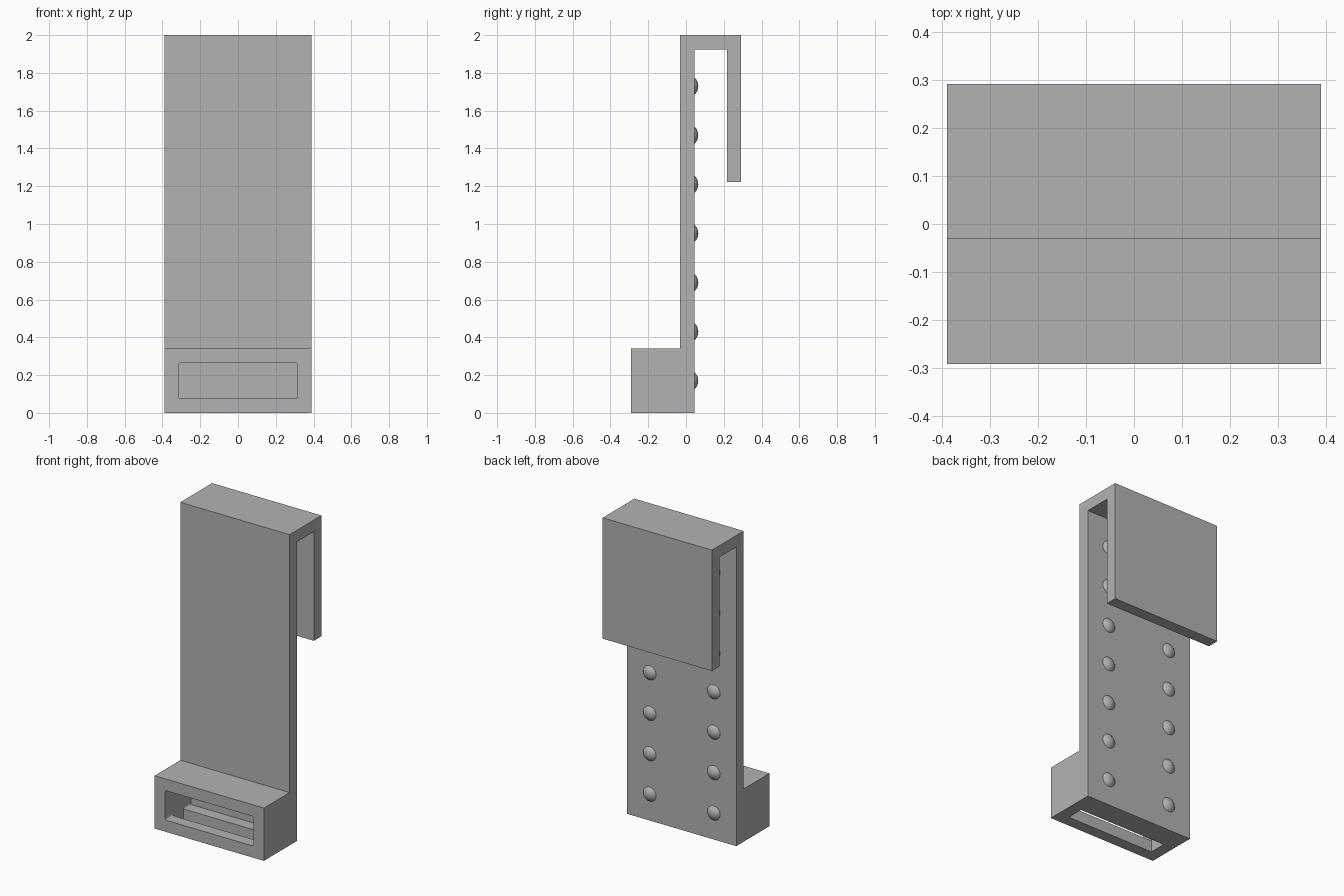
import bpy, bmesh, math
from mathutils import Matrix

if "Cube" in bpy.data.objects:
    bpy.data.objects.remove(bpy.data.objects["Cube"])

HALF_W = 0.389
WALL = 0.075
PLATE_F, PLATE_B = -0.031, 0.044     # front and back of the tall plate
FRONT, BACK = -0.292, 0.292
BLOCK_TOP = 0.34

grey = bpy.data.materials.new("plain grey")
grey.diffuse_color = (0.45, 0.45, 0.45, 1)
grey.use_nodes = True
grey.node_tree.nodes["Principled BSDF"].inputs["Base Color"].default_value = grey.diffuse_color


def finish(name, bm):
    bmesh.ops.recalc_face_normals(bm, faces=bm.faces[:])
    me = bpy.data.meshes.new(name)
    bm.to_mesh(me)
    bm.free()
    me.materials.append(grey)
    ob = bpy.data.objects.new(name, me)
    bpy.context.collection.objects.link(ob)
    return ob


def box(name, lo, hi, round_y=0):
    bm = bmesh.new()
    size = [h - l for l, h in zip(lo, hi)]
    mid = [(h + l) / 2 for l, h in zip(lo, hi)]
    bmesh.ops.create_cube(bm, size=1, matrix=Matrix.Translation(mid) @ Matrix.Diagonal((*size, 1)))
    if round_y:
        edges = [e for e in bm.edges
                 if abs(e.verts[0].co.y - e.verts[1].co.y) > size[1] * 0.9]
        bmesh.ops.bevel(bm, geom=edges, offset=round_y, segments=3, profile=0.5, affect='EDGES')
    return finish(name, bm)


# Hooked plate with the foot block, one side profile extruded across the width
profile = [(FRONT, 0), (PLATE_B, 0), (PLATE_B, 2 - WALL), (BACK - WALL, 2 - WALL),
           (BACK - WALL, 1.222), (BACK, 1.222), (BACK, 2), (PLATE_F, 2),
           (PLATE_F, BLOCK_TOP), (FRONT, BLOCK_TOP)]
bm = bmesh.new()
face = bm.faces.new([bm.verts.new((-HALF_W, y, z)) for y, z in profile])
ext = bmesh.ops.extrude_face_region(bm, geom=[face])
bmesh.ops.translate(bm, vec=(2 * HALF_W, 0, 0),
                    verts=[v for v in ext["geom"] if isinstance(v, bmesh.types.BMVert)])
body = finish("hook_body", bm)

# Front pocket and the slot through its floor
inner = HALF_W - WALL
pocket = box("pocket_cutter", (-inner, FRONT - 0.1, WALL), (inner, PLATE_F, BLOCK_TOP - WALL), 0.01)
slot = box("slot_cutter", (-inner, FRONT + WALL, -0.1), (inner, PLATE_F - WALL, 0.15))
for cutter in (pocket, slot):
    mod = body.modifiers.new(cutter.name, 'BOOLEAN')
    mod.operation = 'DIFFERENCE'
    mod.solver = 'EXACT'
    mod.object = cutter
    cutter.hide_render = True
    cutter.hide_set(True)

# Two columns of domed grip bumps on the back of the plate
R_CAP, H_CAP = 0.046, 0.021
R = (R_CAP ** 2 + H_CAP ** 2) / (2 * H_CAP)
bm = bmesh.new()
for x in (-0.228, 0.228):
    for row in range(7):
        at = Matrix.Translation((x, PLATE_B + H_CAP - R, 0.17 + 0.26 * row))
        bmesh.ops.create_uvsphere(bm, u_segments=32, v_segments=24, radius=R,
                                  matrix=at @ Matrix.Rotation(math.pi / 2, 4, 'X'))
bmesh.ops.bisect_plane(bm, geom=bm.verts[:] + bm.edges[:] + bm.faces[:],
                       plane_co=(0, PLATE_B - 0.001, 0), plane_no=(0, 1, 0), clear_inner=True)
bumps = finish("grip_bumps", bm)
# Domes are open at the plate, so point their faces backward explicitly
for p in bumps.data.polygons:
    p.use_smooth = True
    if p.normal.y < 0:
        p.flip()
